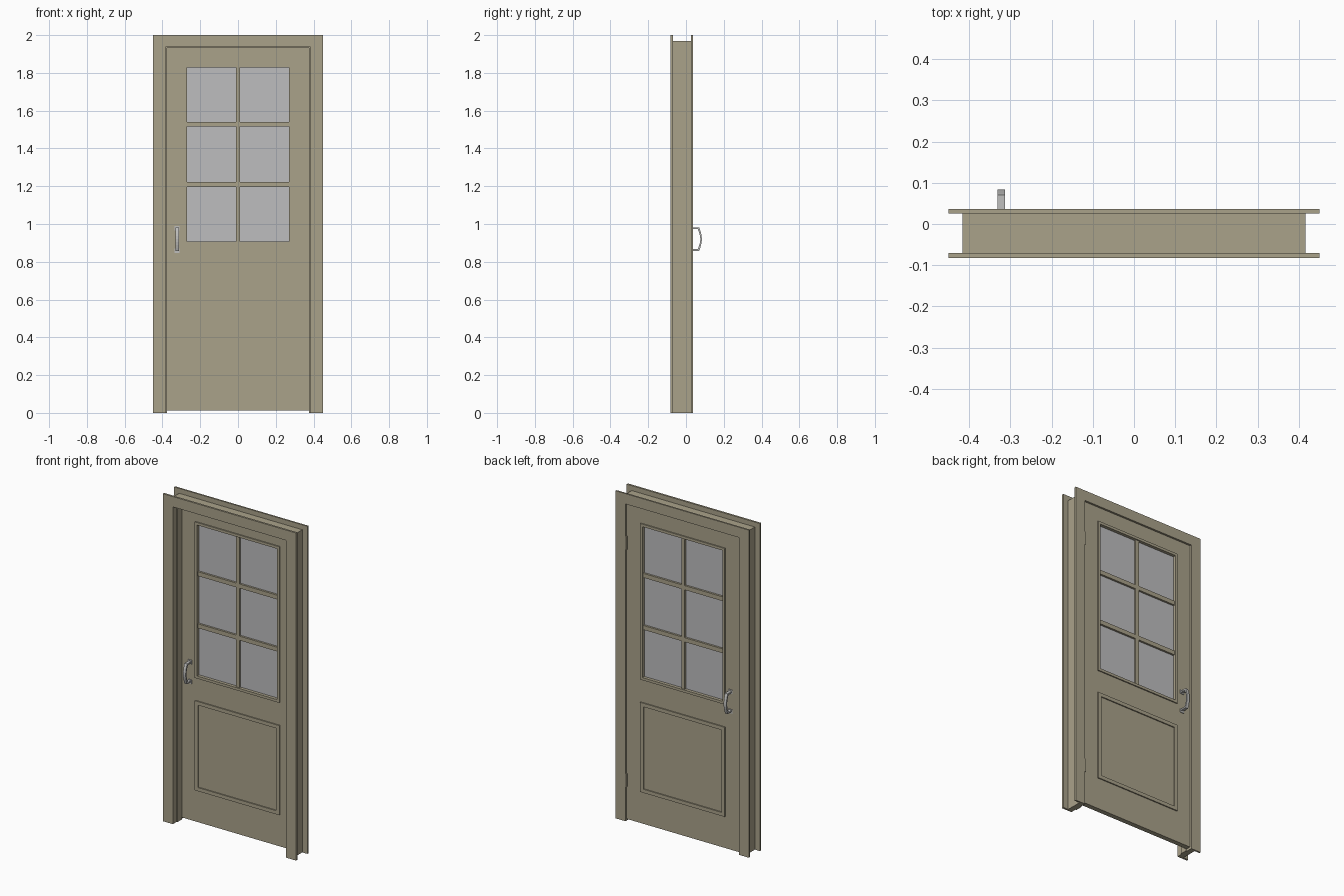
import bpy, bmesh, math
from mathutils import Vector

if "Cube" in bpy.data.objects:
    bpy.data.objects.remove(bpy.data.objects["Cube"])


def material(name, rgb):
    m = bpy.data.materials.new(name)
    m.diffuse_color = (*rgb, 1)
    m.use_nodes = True
    m.node_tree.nodes["Principled BSDF"].inputs["Base Color"].default_value = m.diffuse_color
    return m


PAINT = material("beige_paint", (0.40, 0.36, 0.255))
GLASS = material("grey_glass", (0.51, 0.51, 0.52))
METAL = material("brushed_metal", (0.52, 0.52, 0.51))


def finish(name, bm, mat):
    bmesh.ops.recalc_face_normals(bm, faces=bm.faces)
    me = bpy.data.meshes.new(name)
    bm.to_mesh(me)
    bm.free()
    me.materials.append(mat)
    ob = bpy.data.objects.new(name, me)
    bpy.context.collection.objects.link(ob)
    return ob


def prism(name, pts, axis, lo, hi, mat):
    """Extrude a 2D outline along x (pts are y,z) or y (pts are x,z)."""
    def put(a, b, d):
        return (d, a, b) if axis == 'x' else (a, d, b)
    bm = bmesh.new()
    face = bm.faces.new([bm.verts.new(put(a, b, lo)) for a, b in pts])
    new = bmesh.ops.extrude_face_region(bm, geom=[face])['geom']
    shift = Vector(put(0, 0, hi - lo))
    bmesh.ops.translate(bm, vec=shift, verts=[v for v in new if isinstance(v, bmesh.types.BMVert)])
    return finish(name, bm, mat)


def box(name, x0, x1, y0, y1, z0, z1, mat):
    return prism(name, [(x0, z0), (x1, z0), (x1, z1), (x0, z1)], 'y', y0, y1, mat)


def arch(name, wo, zo, wi, zi, y0, y1):
    """Three-sided surround, open at the floor."""
    pts = [(-wo, 0), (-wo, zo), (wo, zo), (wo, 0), (wi, 0), (wi, zi), (-wi, zi), (-wi, 0)]
    return prism(name, pts, 'y', y0, y1, PAINT)


def ring(name, outer, inner, y0, y1):
    """Closed rectangular frame; outer and inner are (half width, z0, z1)."""
    bm = bmesh.new()

    def loop(r, y):
        w, a, b = r
        return [bm.verts.new(p) for p in ((-w, y, a), (w, y, a), (w, y, b), (-w, y, b))]
    loops = [loop(outer, y0), loop(inner, y0), loop(inner, y1), loop(outer, y1)]
    for k in range(4):
        a, b = loops[k], loops[(k + 1) % 4]
        for i in range(4):
            j = (i + 1) % 4
            bm.faces.new((a[i], a[j], b[j], b[i]))
    return finish(name, bm, PAINT)


# Fixed surround: casings on both faces, jamb lining and door stop
arch("front_casing", 0.45, 2.0, 0.383, 1.937, -0.082, -0.07)
arch("back_casing", 0.45, 2.0, 0.383, 1.937, 0.026, 0.036)
arch("jamb", 0.416, 1.97, 0.383, 1.937, -0.07, 0.026)
arch("door_stop", 0.384, 1.938, 0.377, 1.931, -0.045, -0.003)

# Door leaf with the window opening
F, B = -0.002, 0.028
LIP = 0.007
ring("door_leaf", (0.381, 0.012, 1.934), (0.27, 0.907, 1.828), F, B)
mid = (F + B) / 2
box("window_glass", -0.271, 0.271, mid - 0.003, mid + 0.003, 0.906, 1.829, GLASS)

# Glazing bars
box("vertical_glazing_bar", -0.011, 0.011, F, B, 0.907, 1.828, PAINT)
for z in (1.21, 1.528):
    for s in (-1, 1):
        x0, x1 = sorted((s * 0.011, s * 0.27))
        box("cross_glazing_bar", x0, x1, F, B, z - 0.013, z + 0.013, PAINT)

# Raised mouldings on both faces
for side, y0, y1 in (("front", F - LIP, F), ("back", B, B + LIP)):
    ring(side + "_window_moulding", (0.286, 0.891, 1.844), (0.27, 0.907, 1.828), y0, y1)
    ring(side + "_panel_moulding", (0.286, 0.205, 0.752), (0.264, 0.227, 0.73), y0, y1)

# Bowed pull handles with small end plates on both faces
HX, ZC, HALF = -0.322, 0.92, 0.062
for side, base, s in (("front", F, -1), ("back", B, 1)):
    outer, inner = [(0, HALF)], [(0, HALF - 0.009)]
    for i in range(9):
        t = 1 - i / 4
        bow = 0.042 + 0.014 * math.cos(t * math.pi / 2)
        outer.append((bow, t * HALF))
        inner.append((bow - 0.008, t * (HALF - 0.009)))
    outer.append((0, -HALF))
    inner.append((0, -HALF + 0.009))
    pts = [(base + s * d, ZC + z) for d, z in outer + inner[::-1]]
    prism(side + "_handle", pts, 'x', HX - 0.009, HX + 0.009, METAL)
    for e in (-1, 1):
        z = ZC + e * 0.06
        y0, y1 = sorted((base, base + s * 0.004))
        box(side + "_handle_plate", HX - 0.013, HX + 0.013, y0, y1, z - 0.014, z + 0.01, METAL)

# Hinge knuckles on the back
for z in (0.25, 1.7):
    bm = bmesh.new()
    bmesh.ops.create_cone(bm, cap_ends=True, segments=10, radius1=0.005, radius2=0.005, depth=0.08)
    bmesh.ops.translate(bm, vec=(0.381, 0.031, z), verts=bm.verts)
    finish("hinge_knuckle", bm, PAINT)
